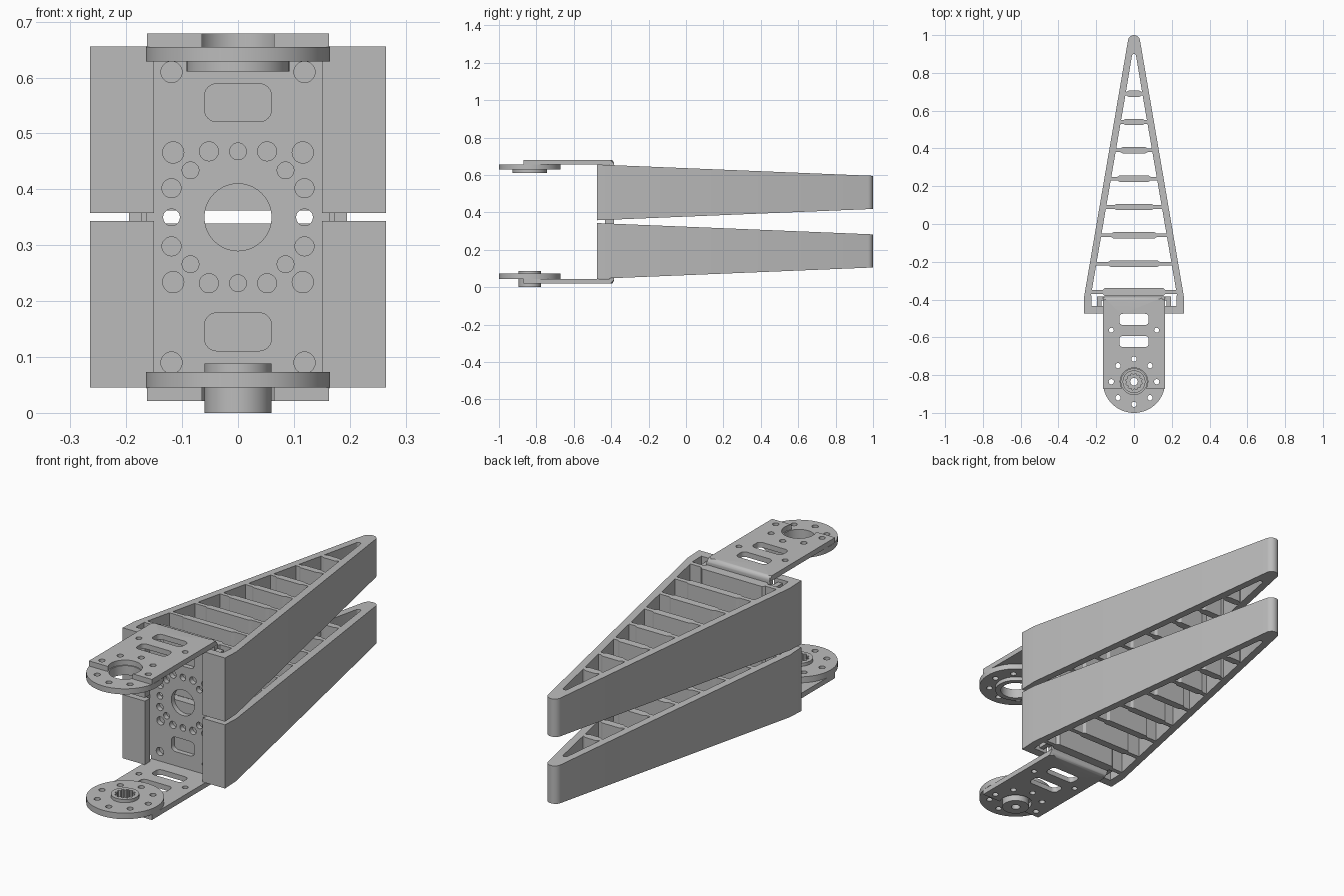
import bpy, bmesh
from math import sin, cos, pi, radians, sqrt
from mathutils import Matrix

cube = bpy.data.objects.get("Cube")
if cube:
    bpy.data.objects.remove(cube, do_unlink=True)

grey = bpy.data.materials.new("plain grey")
grey.use_nodes = True
colour = (0.5, 0.5, 0.5, 1)
grey.diffuse_color = colour
grey.node_tree.nodes["Principled BSDF"].inputs["Base Color"].default_value = colour


def arc(cx, cy, r, a0, a1, n):
    steps = [radians(a0 + (a1 - a0) * i / n) for i in range(n + 1)]
    return [(cx + r * cos(a), cy + r * sin(a)) for a in steps]


def circle(cx, cy, r, n=28):
    return arc(cx, cy, r, 0, 360, n)[:-1]


def rounded(cx, cy, hx, hy, r):
    pts = []
    for sx, sy, a in ((1, 1, 0), (-1, 1, 90), (-1, -1, 180), (1, -1, 270)):
        pts += arc(cx + sx * (hx - r), cy + sy * (hy - r), r, a, a + 90, 6)
    return pts


def mirror_x(points):
    return [(-x, y) for x, y in points]


def plate(name, loops, z0, z1, upright=False, edit=None):
    """Extrude a closed outline with holes between two heights."""
    curve = bpy.data.curves.new(name + "_profile", 'CURVE')
    curve.dimensions, curve.fill_mode = '2D', 'BOTH'
    curve.extrude = (z1 - z0) / 2
    for loop in loops:
        spline = curve.splines.new('POLY')
        spline.points.add(len(loop) - 1)
        for p, (x, y) in zip(spline.points, loop):
            p.co = (x, y, 0, 1)
        spline.use_cyclic_u = True
    temp = bpy.data.objects.new(name + "_profile", curve)
    bpy.context.scene.collection.objects.link(temp)
    deps = bpy.context.evaluated_depsgraph_get()
    mesh = bpy.data.meshes.new_from_object(temp.evaluated_get(deps))
    bpy.data.objects.remove(temp, do_unlink=True)
    bpy.data.curves.remove(curve)
    mesh.name = name
    bm = bmesh.new()
    bm.from_mesh(mesh)
    bmesh.ops.remove_doubles(bm, verts=bm.verts, dist=0.00005)
    bmesh.ops.translate(bm, verts=bm.verts, vec=(0, 0, (z0 + z1) / 2))
    if upright:
        bmesh.ops.transform(bm, verts=bm.verts, matrix=Matrix.Rotation(pi / 2, 4, 'X'))
    if edit:
        edit(bm)
    bmesh.ops.recalc_face_normals(bm, faces=bm.faces)
    bm.to_mesh(mesh)
    bm.free()
    mesh.materials.clear()
    mesh.materials.append(grey)
    mesh.shade_smooth()
    mesh.set_sharp_from_angle(angle=radians(30))
    obj = bpy.data.objects.new(name, mesh)
    bpy.context.scene.collection.objects.link(obj)
    return obj


# Fingers: tapered frame with stepped cross ribs
FRONT, BEND = -0.475, -0.39


def inner(y):
    return 0.23 - 0.172 * (y - BEND)


def rib_edge(y, side):
    """Left-to-right edge of a rib that is thicker in the middle."""
    w, first = inner(y), y < -0.3
    c = 0.155 if first else w * 0.62
    thin, thick = y + side * 0.01, y + side * (0.021 if first else 0.017)
    half = [(c, thick), (c + 0.012, thin), (inner(thin), thin)]
    return mirror_x(half)[::-1] + half


ribs = [-0.36 + 0.15 * i for i in range(8)]
lip = [(0.15, FRONT), (0.265, FRONT), (0.265, BEND)]
pocket = [(0.225, -0.435), (0.15, -0.435)]
outline = (lip + arc(0, 0.968, 0.032, 10, 170, 12) + mirror_x(lip)[::-1]
           + mirror_x(pocket)[::-1] + rib_edge(ribs[0], -1) + pocket)
cells = [rib_edge(a, 1) + rib_edge(b, -1)[::-1] for a, b in zip(ribs, ribs[1:])]
cells.append(rib_edge(ribs[-1], 1) + arc(0, 0.89, 0.011, 10, 170, 6))


def taper(mid):
    def edit(bm):
        for v in bm.verts:
            t = (v.co.y - FRONT) / (1 - FRONT)
            half = 0.149 + (0.0885 - 0.149) * t
            v.co.z = mid + (half if v.co.z > mid else -half)
    return edit


for name, mid in (("lower_finger", 0.194), ("upper_finger", 0.507)):
    plate(name, [outline] + cells, mid - 0.1, mid + 0.1, edit=taper(mid))

# Bracket web with its mounting holes
MID = 0.35
web = [rounded(0, MID, 0.165, 0.307, 0.004), circle(0, MID, 0.06, 40)]
for s in (1, -1):
    web.append(rounded(0, MID + s * 0.205, 0.06, 0.034, 0.022))
    web.append(circle(0, MID + s * 0.118, 0.015))
    web.append(circle(s * 0.119, MID, 0.015))
    for x, dz, r in ((0.119, 0.26, 0.019), (0.116, 0.116, 0.019), (0.052, 0.118, 0.017),
                     (0.085, 0.084, 0.015), (0.119, 0.052, 0.017)):
        web += [circle(x, MID + s * dz, r), circle(-x, MID + s * dz, r)]
plate("bracket_web", web, 0.385, 0.408, upright=True)

# Folded side flanges of the bracket
flange = [(0.163, -0.405), (0.172, -0.405), (0.172, -0.434),
          (0.195, -0.434), (0.195, -0.385), (0.163, -0.385)]
plate("left_flange", [flange], 0.06, 0.64)
plate("right_flange", [mirror_x(flange)], 0.06, 0.64)

# Bracket arms with slots, screw holes and an open notch for the hub
HUB, R_HOLES, R_NOTCH, ARM_END = -0.835, 0.12, 0.073, -0.87
bolt_holes = [circle(R_HOLES * cos(i * pi / 4), HUB + R_HOLES * sin(i * pi / 4), 0.014, 20)
              for i in range(8)]
notch_x = sqrt(R_NOTCH ** 2 - (ARM_END - HUB) ** 2)
arm = ([(0.163, -0.385), (0.163, ARM_END), (notch_x, ARM_END)]
       + arc(0, HUB, R_NOTCH, -25, 205, 32)
       + [(-notch_x, ARM_END), (-0.163, ARM_END), (-0.163, -0.385)])
arm_loops = [arm] + bolt_holes[:5]
arm_loops += [rounded(0, y, 0.078, 0.03, 0.02) for y in (-0.505, -0.622)]
arm_loops += [circle(x, -0.562, 0.013, 20) for x in (-0.12, 0.12)]


def round_bend(z):
    def edit(bm):
        edges = [e for e in bm.edges
                 if all(v.co.y > -0.386 and abs(v.co.z - z) < 0.001 for v in e.verts)]
        bmesh.ops.bevel(bm, geom=edges, offset=0.018, segments=5, profile=0.5,
                        affect='EDGES')
    return edit


plate("lower_arm", arm_loops, 0.021, 0.045, edit=round_bend(0.021))
plate("upper_arm", arm_loops, 0.655, 0.679, edit=round_bend(0.679))

# Lower horn: drilled disc, toothed collar and hub underneath
disc = circle(0, HUB, 0.165, 64)
teeth = []
for i in range(48):
    r = 0.037 if i % 4 < 2 else 0.044
    teeth.append((r * cos(i * pi / 24), HUB + r * sin(i * pi / 24)))
plate("lower_horn_disc", [disc, teeth] + bolt_holes, 0.045, 0.073)
plate("lower_horn_collar", [circle(0, HUB, 0.06, 40), teeth], 0.073, 0.088)
plate("lower_horn_hub", [circle(0, HUB, 0.06, 40), circle(0, HUB, 0.02)], 0, 0.045)

# Upper horn: drilled ring with a stepped lip below
bore = circle(0, HUB, 0.068, 40)
plate("upper_horn_disc", [disc, bore] + bolt_holes, 0.629, 0.655)
plate("upper_horn_lip", [circle(0, HUB, 0.092, 48), bore], 0.611, 0.629)
